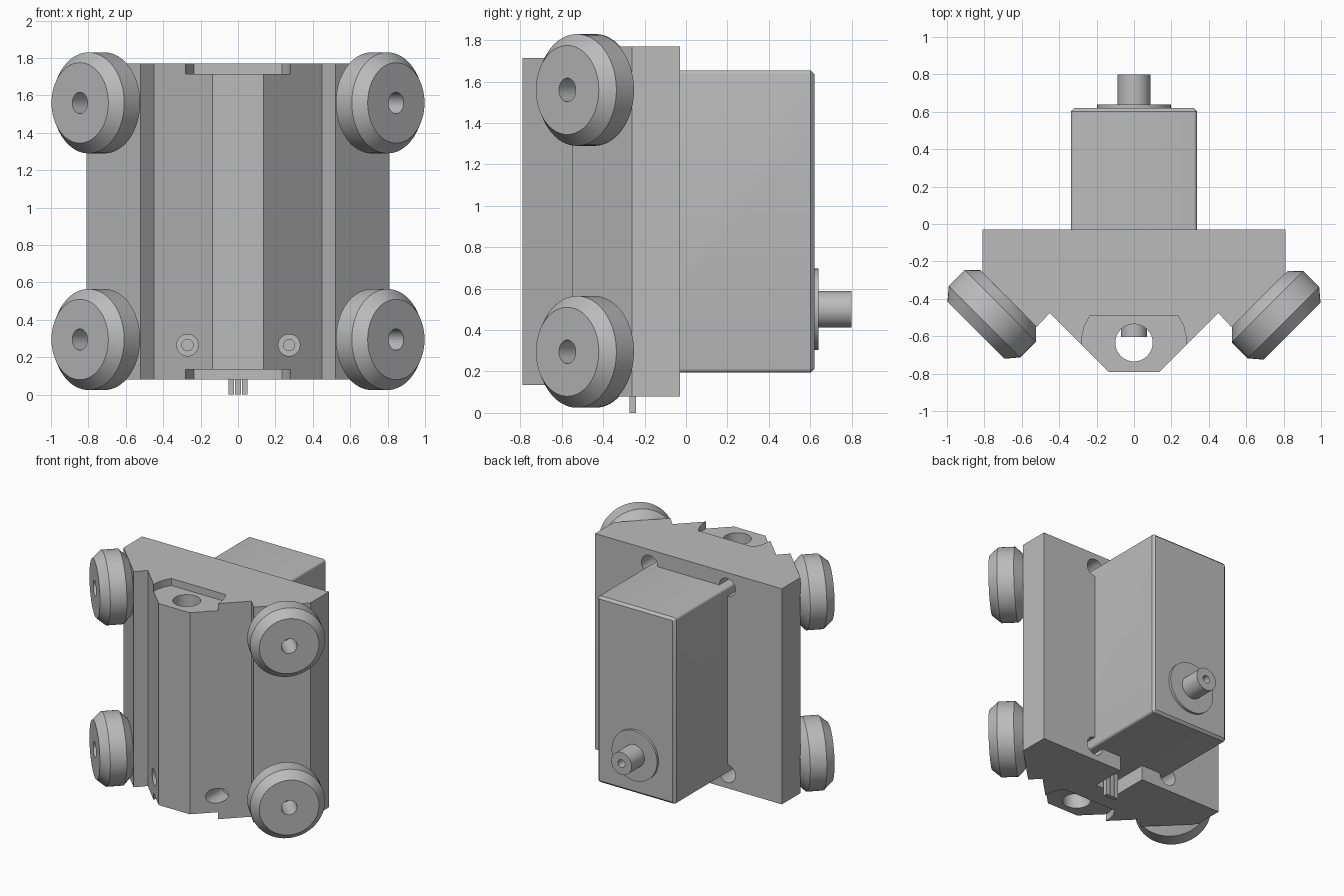
import bpy, bmesh
from mathutils import Vector, Matrix

cube = bpy.data.objects.get("Cube")
if cube:
    bpy.data.objects.remove(cube, do_unlink=True)

GREY = (0.5, 0.5, 0.5, 1.0)
mat = bpy.data.materials.new("plain grey")
mat.use_nodes = True
mat.diffuse_color = GREY
mat.node_tree.nodes["Principled BSDF"].inputs["Base Color"].default_value = GREY
parts = []


def finish(name, bm, keep=True):
    bmesh.ops.recalc_face_normals(bm, faces=bm.faces)
    mesh = bpy.data.meshes.new(name)
    bm.to_mesh(mesh)
    bm.free()
    mesh.materials.append(mat)
    obj = bpy.data.objects.new(name, mesh)
    bpy.context.scene.collection.objects.link(obj)
    if keep:
        parts.append(obj)
    else:
        obj.hide_render = True
    return obj


def prism(name, half, z0, z1, keep=True):
    """Extrude an outline mirrored across x; half runs along the +x side."""
    outline = half + [(-x, y) for x, y in reversed(half)]
    bm = bmesh.new()
    face = bm.faces.new([bm.verts.new((x, y, z0)) for x, y in outline])
    new = bmesh.ops.extrude_face_region(bm, geom=[face])["geom"]
    bmesh.ops.translate(bm, vec=(0, 0, z1 - z0),
                        verts=[v for v in new if isinstance(v, bmesh.types.BMVert)])
    return finish(name, bm, keep)


def lathe(name, profile, origin, axis, keep=True, steps=48):
    """Turn (radius, height) points round an axis."""
    bm = bmesh.new()
    verts = [bm.verts.new((r, 0, h)) for r, h in profile]
    edges = [bm.edges.new(pair) for pair in zip(verts, verts[1:])]
    bmesh.ops.spin(bm, geom=verts + edges, cent=(0, 0, 0), axis=(0, 0, 1),
                   angle=6.2831853, steps=steps)
    bmesh.ops.remove_doubles(bm, verts=bm.verts, dist=0.0002)
    turn = Vector(axis).to_track_quat("Z", "Y").to_matrix().to_4x4()
    bm.transform(Matrix.Translation(origin) @ turn)
    return finish(name, bm, keep)


def rod(name, r, length, origin, axis, keep=True, steps=32):
    return lathe(name, [(0, 0), (r, 0), (r, length), (0, length)], origin, axis, keep, steps)


def cut(target, cutter):
    mod = target.modifiers.new("cut", "BOOLEAN")
    mod.operation, mod.solver, mod.object = "DIFFERENCE", "EXACT", cutter
    bpy.context.view_layer.objects.active = target
    bpy.ops.object.modifier_apply(modifier=mod.name)
    bpy.data.objects.remove(cutter, do_unlink=True)


BOTTOM, TOP = 0.08, 1.77
SHAFT_Z = 0.5
BORE_Y = -0.635

# Carriage block with its wedge-shaped nose
body = prism("carriage_block", [(0.81, -0.03), (0.81, -0.26), (0.52, -0.55),
                                (0.45, -0.475), (0.135, -0.79)][::-1], BOTTOM, TOP)

# End recesses, stepped bore and small end holes
recess = [(0.28, -0.9), (0.28, -0.61), (0.265, -0.545), (0.235, -0.49)]
for z, inward in ((BOTTOM, 1), (TOP, -1)):
    floor = z + inward * 0.055
    low, high = sorted((z - inward * 0.1, floor))
    cut(body, prism("recess_cutter", recess, low, high, False))
    cut(body, rod("bearing_cutter", 0.12, 0.35, (0, BORE_Y, floor - inward * 0.05),
                  (0, 0, inward), False))
    for x in (-0.21, 0.21):
        cut(body, rod("end_hole_cutter", 0.03, 0.28, (x, BORE_Y, floor - inward * 0.03),
                      (0, 0, inward), False, 20))
cut(body, rod("bore_cutter", 0.1, 2, (0, BORE_Y, -0.1), (0, 0, 1), False))

# Counterbored screw holes in the sloping faces
counterbore = [(0, 0), (0.058, 0), (0.058, 0.4), (0.03, 0.4), (0.03, 0.6), (0, 0.6)]
for x in (-0.27, 0.273):
    for z in (0.265, 1.05, 1.59):
        cut(body, lathe("screw_cutter", counterbore, (x, -0.9, z), (0, 1, 0), False, 32))

# Corner reliefs round the motor and the cable notch below it
MOTOR_W, MOTOR_LOW, MOTOR_HIGH = 0.337, 0.195, 1.655
for x in (-MOTOR_W, MOTOR_W):
    for z in (MOTOR_LOW, MOTOR_HIGH):
        cut(body, rod("relief_cutter", 0.07, 0.4, (x, 0.12, z), (0, -1, 0), False))
cut(body, prism("notch_cutter", [(0.1, -0.3), (0.1, 0.1)], 0, 0.22, False))

# Motor housing with rounded long edges and a chamfered back
bm = bmesh.new()
size = Matrix.Diagonal((2 * MOTOR_W, 0.94, MOTOR_HIGH - MOTOR_LOW, 1))
bmesh.ops.create_cube(bm, size=1, matrix=Matrix.Translation(
    (0, 0.15, (MOTOR_LOW + MOTOR_HIGH) / 2)) @ size)
long_edges = [e for e in bm.edges if abs(e.verts[0].co.y - e.verts[1].co.y) > 0.5]
bmesh.ops.bevel(bm, geom=long_edges, offset=0.02, segments=4, profile=0.5, affect="EDGES")
back = [e for e in bm.edges if all(v.co.y > 0.6 for v in e.verts)]
bmesh.ops.bevel(bm, geom=back, offset=0.018, segments=1, affect="EDGES")
motor = finish("motor_housing", bm)
for x, z in ((0, MOTOR_HIGH), (-MOTOR_W, 1.34), (MOTOR_W, 1.34)):
    cut(motor, lathe("dimple_cutter", [(0, 0), (0.035, 0.04), (0.035, 0.1), (0, 0.1)],
                     (x, 0.585, z), (0, 1, 0), False, 20))

# Output flange and shafts
rod("output_flange", 0.197, 0.03, (0, 0.61, SHAFT_Z), (0, 1, 0), steps=48)
lathe("output_shaft", [(0, 0), (0.088, 0), (0.088, 0.18), (0.03, 0.18), (0.03, 0.08), (0, 0.08)],
      (0, 0.62, SHAFT_Z), (0, 1, 0))
rod("inner_shaft", 0.07, 0.4, (0, -0.205, SHAFT_Z), (0, -1, 0))

# Connector pins under the motor
for x in (-0.037, 0, 0.037):
    bm = bmesh.new()
    bmesh.ops.create_cube(bm, size=1, matrix=Matrix.Translation((x, -0.257, 0.11))
                          @ Matrix.Diagonal((0.03, 0.032, 0.22, 1)))
    finish("connector_pin", bm)

# Four bevelled wheels on the angled side faces
wheel = [(0, 0.03), (0.057, 0.03), (0.057, 0.245), (0.215, 0.245), (0.27, 0.18),
         (0.27, 0.06), (0.21, 0), (0, 0)]
for side, label, y in ((-1, "right", -0.395), (1, "left", -0.4)):
    for z, level in ((0.295, "lower"), (1.56, "upper")):
        lathe(f"{level}_{label}_wheel", wheel, (side * 0.672, y, z), (side, -1, 0), steps=64)

bpy.ops.object.select_all(action="DESELECT")
for obj in parts:
    obj.select_set(True)
bpy.context.view_layer.objects.active = body
bpy.ops.object.shade_smooth_by_angle(angle=0.5)
